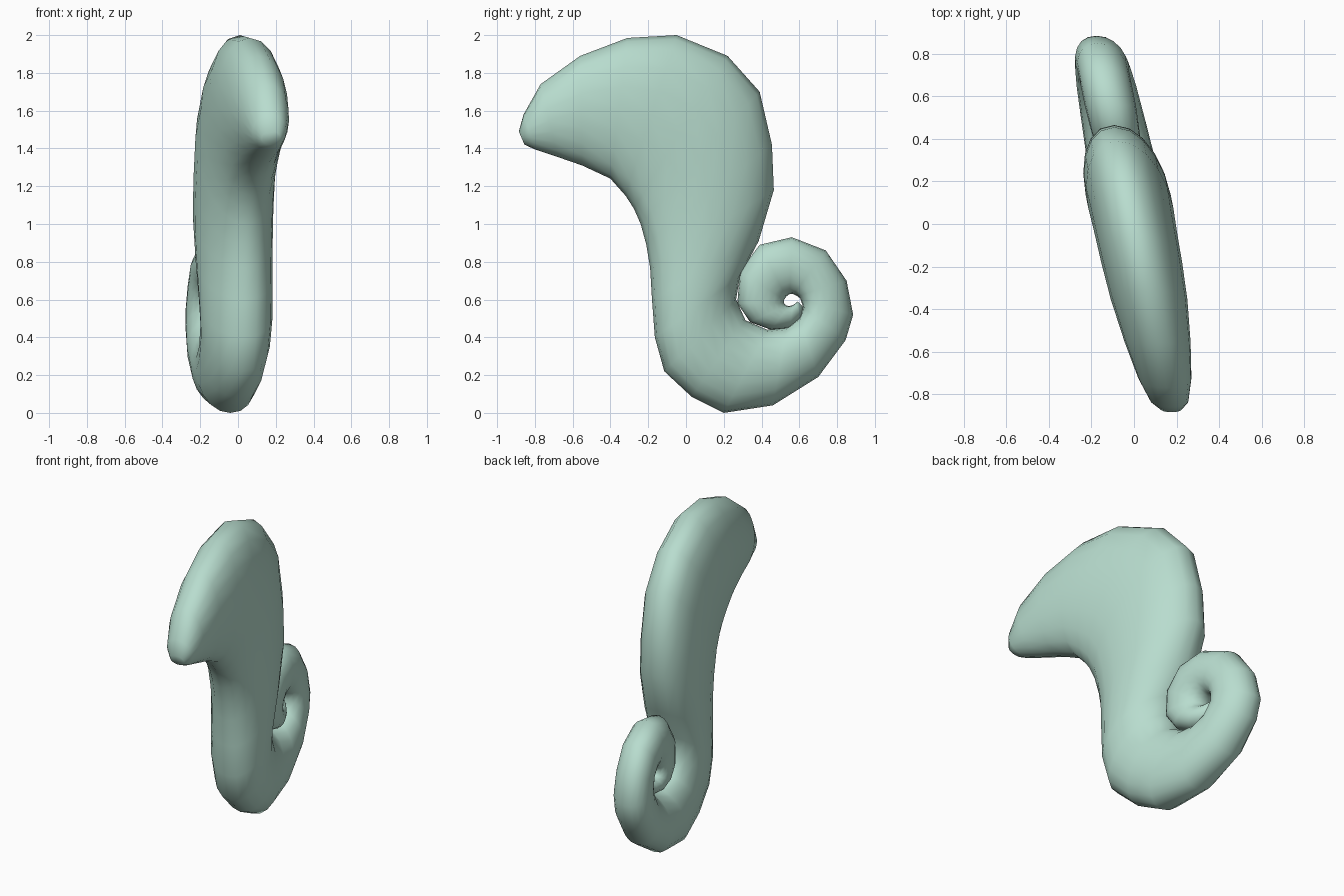
import bpy, bmesh
from math import sin, cos, pi, copysign

SIDES = 20
LEAN = -0.2  # the flat body is turned slightly about z

# Cross-sections from snout to tail tip:
# (back/inner edge y, z), (belly/outer edge y, z), half thickness
SECTIONS = [
    (-.885, 1.49, -.855, 1.42, .05), (-.86, 1.58, -.80, 1.395, .09),
    (-.77, 1.74, -.68, 1.355, .125), (-.56, 1.89, -.55, 1.31, .155),
    (-.31, 1.985, -.40, 1.24, .18), (-.05, 2.0, -.32, 1.15, .19),
    (.22, 1.89, -.275, 1.08, .195), (.39, 1.70, -.24, 1.0, .20),
    (.455, 1.42, -.21, .89, .20), (.465, 1.18, -.19, .77, .20),
    (.385, .91, -.18, .60, .195), (.285, .72, -.165, .40, .19),
    (.265, .60, -.115, .22, .18), (.315, .49, .03, .085, .17),
    (.43, .44, .20, .0, .16), (.53, .45, .46, .04, .15),
    (.60, .50, .70, .19, .14), (.62, .56, .845, .385, .13),
    (.605, .605, .885, .52, .125), (.59, .618, .85, .70, .12),
    (.57, .628, .74, .86, .12), (.55, .63, .56, .93, .12),
    (.53, .615, .39, .89, .115), (.52, .60, .285, .75, .11),
    (.52, .58, .272, .58, .105), (.53, .57, .34, .48, .10),
    (.545, .565, .45, .44, .09), (.565, .57, .55, .45, .07),
    (.58, .58, .61, .51, .045), (.59, .59, .62, .56, .02),
]


def soften(v):
    return copysign(abs(v) ** 0.92, v)


# Body, snout and coiled tail as one skinned tube
bm = bmesh.new()
rings = []
for ay, az, by, bz, t in SECTIONS:
    ring = []
    for i in range(SIDES):
        a = 2 * pi * i / SIDES
        k = cos(a) / 2
        y = (ay + by) / 2 + k * (ay - by)
        z = (az + bz) / 2 + k * (az - bz)
        ring.append(bm.verts.new((t * soften(sin(a)) + LEAN * y, y, z)))
    rings.append(ring)
for r, s in zip(rings, rings[1:]):
    for i in range(SIDES):
        j = (i + 1) % SIDES
        bm.faces.new((r[i], r[j], s[j], s[i]))
bm.faces.new(rings[0])
bm.faces.new(rings[-1])
bmesh.ops.recalc_face_normals(bm, faces=bm.faces)

mesh = bpy.data.meshes.new("curled_body")
bm.to_mesh(mesh)
bm.free()
mesh.shade_smooth()
body = bpy.data.objects.new("curled_body", mesh)
bpy.context.collection.objects.link(body)

# Pale green finish
mat = bpy.data.materials.new("pale_green")
mat.diffuse_color = (0.48, 0.72, 0.62, 1)
mesh.materials.append(mat)
